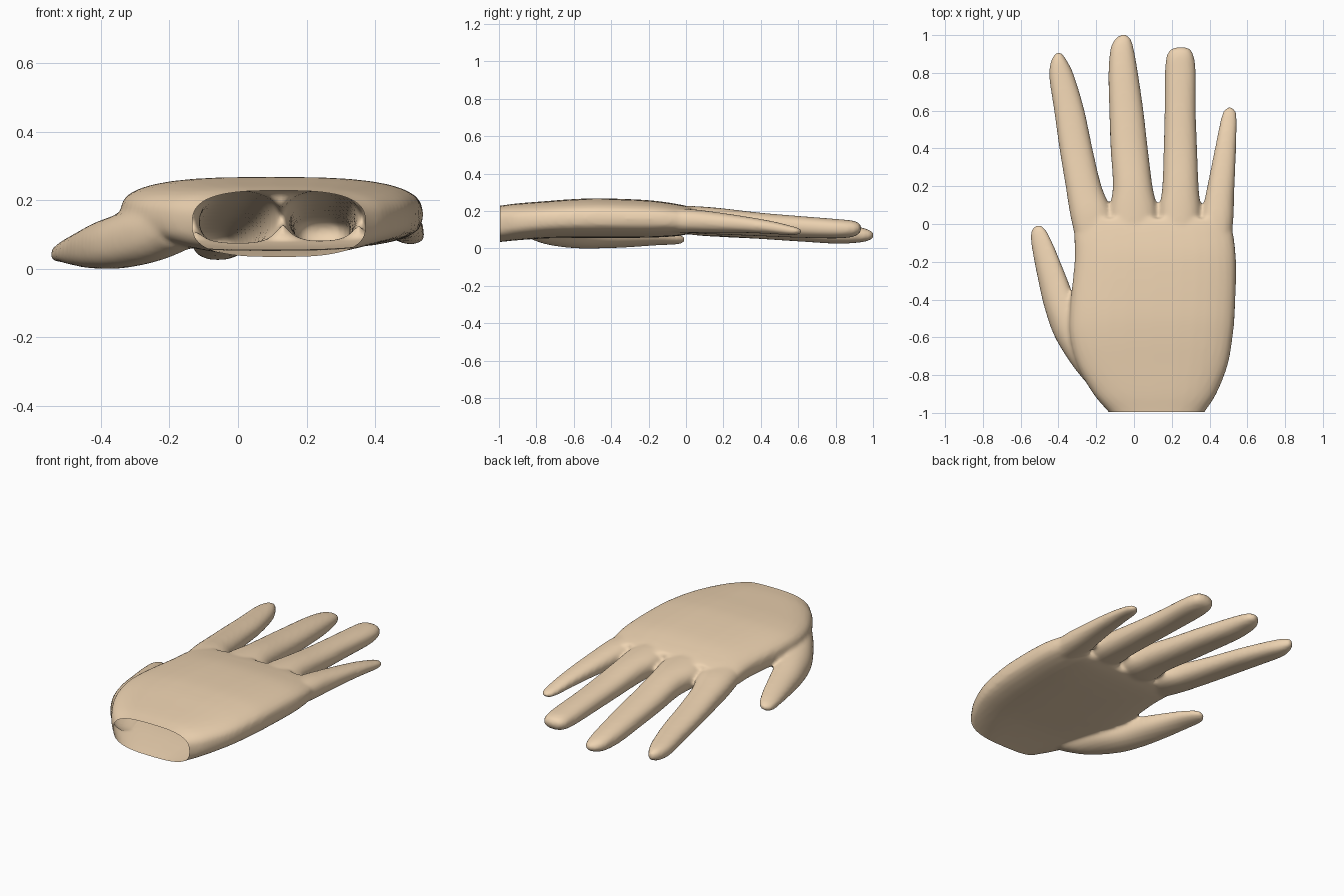
import bpy, bmesh, math

SIDES = 32
STEPS = 5


def catmull(p0, p1, p2, p3, t):
    return [0.5 * (2 * b + (c - a) * t + (2 * a - 5 * b + 4 * c - d) * t * t
                   + (3 * b - a - 3 * c + d) * t ** 3)
            for a, b, c, d in zip(p0, p1, p2, p3)]


def loft(bm, rows, power=2.3, tilt=0.0):
    """Closed tube along y; each row is (y, x min, x max, z min, z max)."""
    pts = [rows[0]] + rows + [rows[-1]]
    fine = [catmull(*pts[i:i + 4], s / STEPS)
            for i in range(len(rows) - 1) for s in range(STEPS)] + [rows[-1]]
    rings = []
    for y, x0, x1, z0, z1 in fine:
        ring = []
        for k in range(SIDES):
            a = 2 * math.pi * k / SIDES
            c, s = math.cos(a), math.sin(a)
            dx = math.copysign(abs(c) ** (2 / power), c) * (x1 - x0) / 2
            dz = math.copysign(abs(s) ** (2 / power), s) * (z1 - z0) / 2
            ring.append(bm.verts.new(((x0 + x1) / 2 + dx, y,
                                      (z0 + z1) / 2 + dz + tilt * dx)))
        rings.append(ring)
    for a, b in zip(rings, rings[1:]):
        for k in range(SIDES):
            n = (k + 1) % SIDES
            bm.faces.new((a[k], a[n], b[n], b[k]))
    bm.faces.new(rings[0])
    bm.faces.new(rings[-1])


bm = bmesh.new()

# palm, running past the wrist so it can be cut open
loft(bm, [(-1.08, -.07, .32, .02, .215), (-1.0, -.13, .37, .028, .222),
          (-.9, -.215, .435, .038, .235), (-.75, -.30, .495, .048, .247),
          (-.6, -.34, .522, .05, .258), (-.45, -.34, .535, .05, .262),
          (-.2, -.315, .54, .052, .252), (-.05, -.317, .525, .06, .232),
          (.03, -.31, .50, .075, .215)], power=2.9)

# thumb
loft(bm, [(-.86, -.235, -.05, .06, .2), (-.75, -.325, -.13, .02, .19),
          (-.6, -.418, -.2, .0, .165), (-.45, -.472, -.29, -.002, .14),
          (-.3, -.507, -.35, .004, .115), (-.15, -.537, -.41, .014, .09),
          (-.06, -.548, -.45, .017, .072), (-.02, -.535, -.475, .024, .06),
          (-.006, -.515, -.495, .035, .05)], tilt=.2)

# index finger
loft(bm, [(-.12, -.30, -.11, .09, .21), (.05, -.338, -.115, .065, .205),
          (.2, -.362, -.172, .055, .185), (.4, -.395, -.22, .045, .158),
          (.6, -.423, -.262, .032, .135), (.78, -.449, -.315, .024, .115),
          (.86, -.44, -.352, .03, .105), (.9, -.418, -.38, .045, .09),
          (.908, -.405, -.39, .06, .075)])

# middle finger
loft(bm, [(-.12, -.11, .10, .09, .225), (.05, -.13, .125, .065, .22),
          (.2, -.112, .098, .058, .208), (.4, -.124, .073, .045, .18),
          (.6, -.131, .05, .032, .155), (.8, -.135, .021, .02, .13),
          (.93, -.124, -.002, .026, .108), (.985, -.095, -.02, .04, .09),
          (1.003, -.065, -.045, .055, .075)])

# ring finger
loft(bm, [(-.12, .14, .34, .09, .225), (.05, .132, .352, .075, .22),
          (.2, .15, .342, .068, .208), (.4, .157, .334, .06, .185),
          (.6, .162, .327, .052, .168), (.8, .164, .327, .048, .152),
          (.89, .173, .316, .056, .143), (.927, .2, .295, .075, .128),
          (.936, .235, .265, .095, .11)])

# little finger
loft(bm, [(-.12, .35, .51, .08, .21), (.02, .352, .526, .078, .205),
          (.15, .378, .53, .078, .19), (.3, .408, .537, .078, .168),
          (.45, .438, .542, .072, .142), (.55, .458, .544, .066, .118),
          (.6, .475, .537, .068, .104), (.619, .498, .515, .08, .09)])

bmesh.ops.recalc_face_normals(bm, faces=bm.faces)
mesh = bpy.data.meshes.new("hand")
bm.to_mesh(mesh)
bm.free()
hand = bpy.data.objects.new("hand", mesh)
bpy.context.collection.objects.link(hand)

# fuse the parts into one skin with soft webbing
remesh = hand.modifiers.new("fuse", 'REMESH')
remesh.mode = 'VOXEL'
remesh.voxel_size = 0.011
soften = hand.modifiers.new("soften", 'SMOOTH')
soften.factor = 0.5
soften.iterations = 6
bpy.context.view_layer.objects.active = hand
hand.select_set(True)
for m in list(hand.modifiers):
    bpy.ops.object.modifier_apply(modifier=m.name)

# open the hollow wrist and rest the hand on the ground
bm = bmesh.new()
bm.from_mesh(hand.data)
bmesh.ops.bisect_plane(bm, geom=bm.verts[:] + bm.edges[:] + bm.faces[:],
                       plane_co=(0, -.995, 0), plane_no=(0, -1, 0),
                       clear_outer=True)
low = min(v.co.z for v in bm.verts)
bmesh.ops.translate(bm, verts=bm.verts, vec=(0, 0, -low))
bm.to_mesh(hand.data)
bm.free()
bpy.ops.object.shade_smooth_by_angle(angle=math.radians(60))

skin = bpy.data.materials.new("skin")
skin.diffuse_color = (.85, .65, .44, 1)
hand.data.materials.append(skin)
